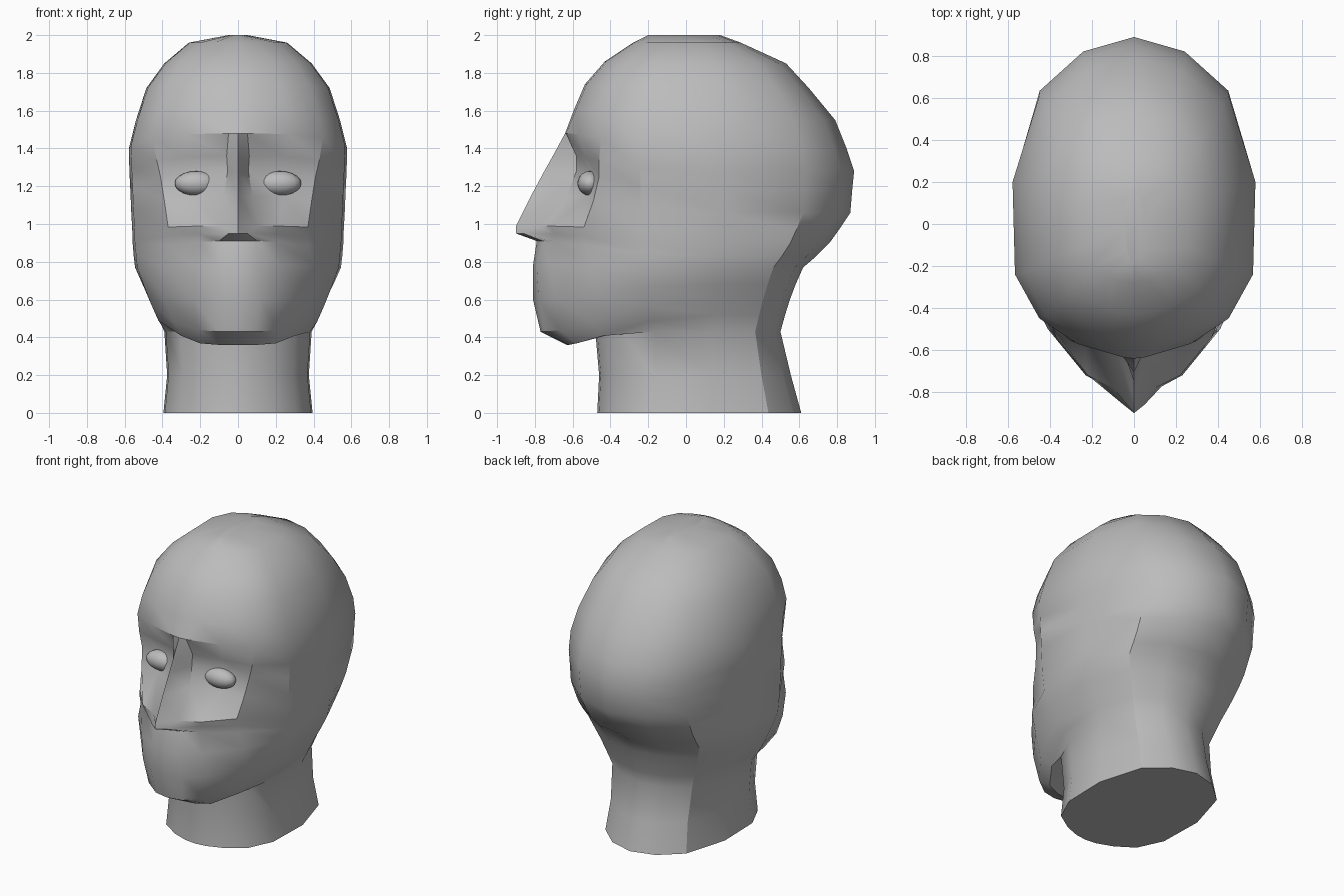
import bpy
import bmesh
from math import radians
from mathutils import Vector

default_cube = bpy.data.objects.get("Cube")
if default_cube:
    bpy.data.objects.remove(default_cube, do_unlink=True)

# One plain grey clay colour
clay = bpy.data.materials.new("grey clay")
clay.use_nodes = True
clay.diffuse_color = (0.5, 0.5, 0.5, 1)
clay.node_tree.nodes["Principled BSDF"].inputs["Base Color"].default_value = clay.diffuse_color


def finish(name, bm, sharp_angle):
    """Turn a bmesh into a shaded, coloured object."""
    bmesh.ops.recalc_face_normals(bm, faces=bm.faces)
    mesh = bpy.data.meshes.new(name)
    bm.to_mesh(mesh)
    bm.free()
    mesh.materials.append(clay)
    obj = bpy.data.objects.new(name, mesh)
    bpy.context.collection.objects.link(obj)
    bpy.ops.object.select_all(action="DESELECT")
    obj.select_set(True)
    bpy.context.view_layer.objects.active = obj
    bpy.ops.object.shade_smooth_by_angle(angle=radians(sharp_angle))
    return obj


def front_arc(front, width, side_y):
    """Rounded default for the four front columns of a section."""
    shape = [(0, 1), (.2, .97), (.47, .84), (.78, .57)]
    return [(x * width, side_y + t * (front - side_y)) for x, t in shape]


def section(front_z, back_z, width, back, front):
    """Full horizontal loop; its height slopes from front_z to back_z."""
    scale = min(1, width / .56)
    side_front, side_back = -.24 * scale, .2 * scale
    if not isinstance(front, list):
        front = front_arc(front, width, side_front)
    depth = back - side_back
    rear = [(width * .98, side_front), (width, side_back),
            (width * .78, side_back + depth * .63),
            (width * .42, side_back + depth * .9), (0, back)]
    slope = [0, 0, .05, .3, .8, 1, 1, 1, 1]
    half = [Vector((x, y, front_z + t * (back_z - front_z)))
            for (x, y), t in zip(front + rear, slope)]
    mirrored = [Vector((-p.x, p.y, p.z)) for p in half[-2:0:-1]]
    return half + mirrored


def face(*row):
    """Ridge depth, then nose side, eye line and cheek corner as x, y."""
    ridge, *rest = row
    return [(0, ridge)] + list(zip(rest[::2], rest[1::2]))


# Cranium: front height, back height, half width, back, front
cranium = [
    (2, 2, .05, .18, -.2),
    (1.96, 1.96, .26, .29, -.28),
    (1.86, 1.85, .39, .53, -.43),
    (1.74, 1.72, .485, .65, -.535),
    (1.6, 1.55, .54, .79, -.595),
]

# Face, top to bottom: brow, socket, eye, nose, lips, chin
face_heights = [
    (1.48, 1.4, .578, .85),
    (1.36, 1.28, .575, .89),
    (1.28, 1.18, .57, .88),
    (1.15, 1.06, .565, .87),
    (.99, .97, .56, .81),
    (.95, .9, .558, .76),
    (.91, .83, .552, .69),
    (.78, .77, .545, .62),
    (.6, .68, .505, .58),
    (.43, .6, .465, .55),
    (.36, .52, .43, .525),
]
face_fronts = [
    face(-.64, .05, -.635, .27, -.57, .45, -.45),
    face(-.705, .06, -.58, .25, -.53, .43, -.46),
    face(-.75, .055, -.58, .24, -.5, .41, -.46),
    face(-.82, .075, -.63, .24, -.52, .39, -.49),
    face(-.9, .1, -.78, .22, -.72, .37, -.54),
    face(-.9, .05, -.86, .2, -.7, .37, -.54),
    face(-.79, .1, -.76, .2, -.7, .37, -.53),
    face(-.81, .1, -.79, .23, -.72, .41, -.5),
    face(-.81, .12, -.78, .24, -.69, .4, -.48),
    face(-.77, .1, -.75, .21, -.67, .34, -.5),
    face(-.63, .1, -.62, .2, -.58, .3, -.44),
]

# Neck, from under the jaw to the base
neck = [
    (.43, .43, .39, .5, -.48),
    (.2, .2, .375, .555, -.46),
    (0, 0, .395, .61, -.47),
]

rows = cranium + [h + (f,) for h, f in zip(face_heights, face_fronts)] + neck

# Head and neck: one closed skin through all sections
bm = bmesh.new()
loops = [[bm.verts.new(p) for p in section(*row)] for row in rows]
for upper, lower in zip(loops, loops[1:]):
    count = len(upper)
    for i in range(count):
        j = (i + 1) % count
        bm.faces.new((upper[i], lower[i], lower[j], upper[j]))
bm.faces.new(loops[0])
bm.faces.new(loops[-1])
finish("head_and_neck", bm, 32)

# Eyes: flattened balls set into the sockets
for name, side in (("left_eye", 1), ("right_eye", -1)):
    bm = bmesh.new()
    bmesh.ops.create_uvsphere(bm, u_segments=16, v_segments=10, radius=1)
    bmesh.ops.scale(bm, vec=(.115, .065, .065), verts=bm.verts)
    bmesh.ops.translate(bm, vec=(side * .22, -.51, 1.215), verts=bm.verts)
    finish(name, bm, 60)
